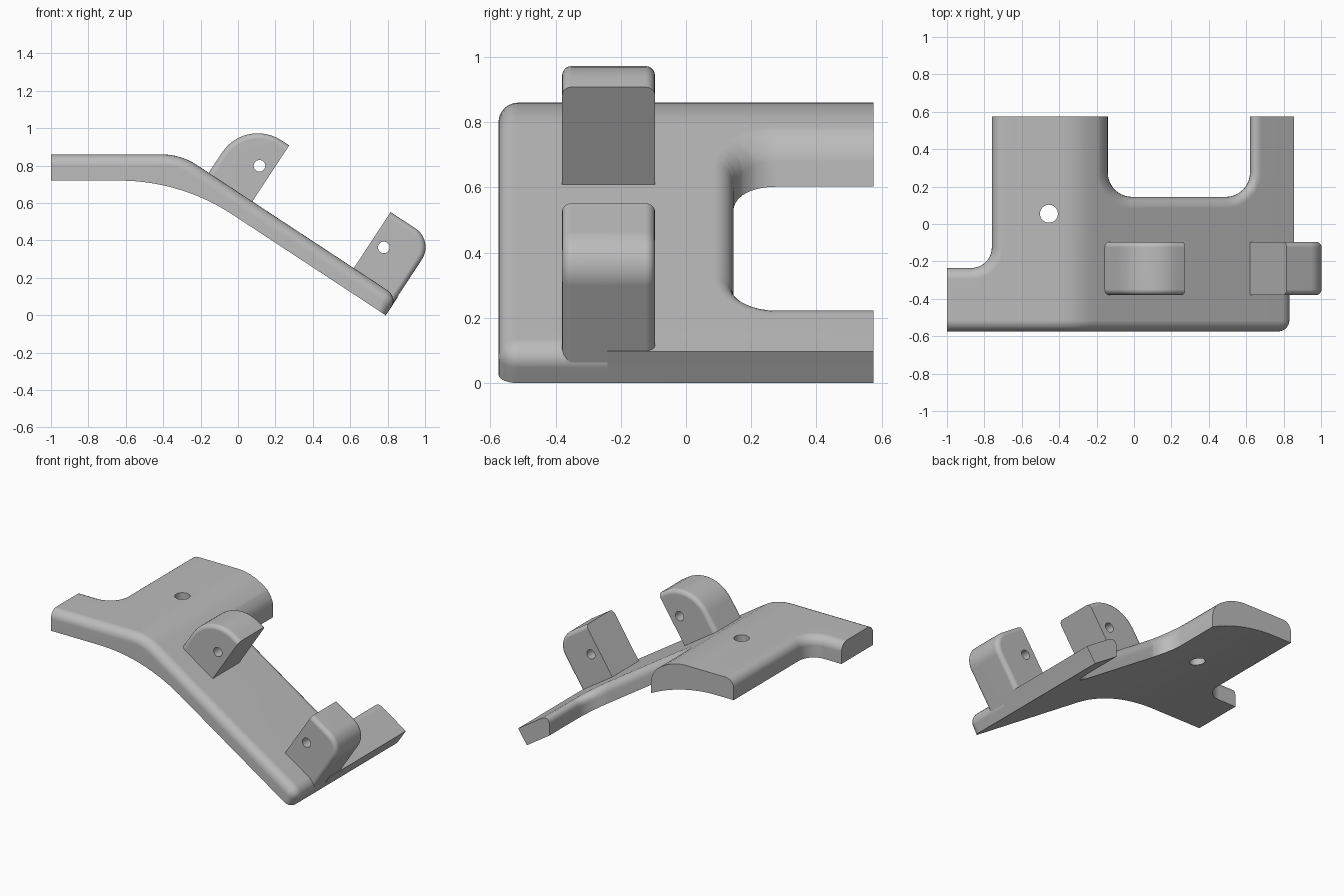
import bpy, bmesh, math
from mathutils import Vector

if "Cube" in bpy.data.objects:
    bpy.data.objects.remove(bpy.data.objects["Cube"], do_unlink=True)

GREY = bpy.data.materials.new("plain_grey")
GREY.use_nodes = True
GREY.diffuse_color = (0.5, 0.5, 0.5, 1)
GREY.node_tree.nodes["Principled BSDF"].inputs["Base Color"].default_value = (0.5, 0.5, 0.5, 1)

SLOPE = 0.657
TILT = math.atan(SLOPE)
ALONG = Vector((math.cos(TILT), 0, -math.sin(TILT)))   # down the sloping plate
OUT = Vector((math.sin(TILT), 0, math.cos(TILT)))      # away from the sloping plate
BEND, THICK, END, HALF = -0.306, 0.14, 0.855, 0.575


def arc(cx, cy, r, a0, a1, steps=10):
    angles = [math.radians(a0 + (a1 - a0) * i / steps) for i in range(steps + 1)]
    return [(cx + r * math.cos(a), cy + r * math.sin(a)) for a in angles]


def prism(points, place, push):
    """Solid from a flat outline."""
    bm = bmesh.new()
    face = bm.faces.new([bm.verts.new(place(*p)) for p in points])
    new = bmesh.ops.extrude_face_region(bm, geom=[face])["geom"]
    bmesh.ops.translate(bm, verts=[v for v in new if isinstance(v, bmesh.types.BMVert)], vec=push)
    bmesh.ops.recalc_face_normals(bm, faces=bm.faces)
    return bm


def round_edges(bm, rule, radius, segments):
    edges = [e for e in bm.edges if rule((e.verts[0].co + e.verts[1].co) / 2, e)]
    bmesh.ops.bevel(bm, geom=edges, offset=radius, segments=segments, profile=0.5,
                    affect='EDGES', clamp_overlap=False)


def finish(bm, name):
    bmesh.ops.recalc_face_normals(bm, faces=bm.faces)
    mesh = bpy.data.meshes.new(name)
    bm.to_mesh(mesh)
    bm.free()
    mesh.materials.append(GREY)
    obj = bpy.data.objects.new(name, mesh)
    bpy.context.collection.objects.link(obj)
    return obj


def select(obj):
    bpy.ops.object.select_all(action='DESELECT')
    obj.select_set(True)
    bpy.context.view_layer.objects.active = obj


def drill(obj, centre, radius, rotation):
    bpy.ops.mesh.primitive_cylinder_add(vertices=32, radius=radius, depth=1,
                                        location=centre, rotation=rotation)
    cutter = bpy.context.object
    cutter.hide_render = True
    cutter.data.materials.append(GREY)
    mod = obj.modifiers.new("hole", 'BOOLEAN')
    mod.operation, mod.solver, mod.object = 'DIFFERENCE', 'EXACT', cutter
    select(obj)
    bpy.ops.object.modifier_apply(modifier=mod.name)
    bpy.data.objects.remove(cutter, do_unlink=True)


def smooth(obj):
    select(obj)
    bpy.ops.object.shade_smooth_by_angle(angle=math.radians(32))
    mod = obj.modifiers.new("even_shading", 'WEIGHTED_NORMAL')
    mod.keep_sharp = True


# Bent plate: drawn flat, then folded along the side profile
def height(x, level, tangent):
    start, stop = BEND - tangent, BEND + tangent * math.cos(TILT)
    radius = tangent / math.tan(TILT / 2)
    if x <= start:
        return level
    if x >= stop:
        return level - SLOPE * (x - BEND)
    return level - radius + math.sqrt(radius ** 2 - (x - start) ** 2)


def fold(bm):
    cuts = [-0.64 + 0.0305 * i for i in range(21)] + [0.65]
    for x in cuts:
        bmesh.ops.bisect_plane(bm, geom=bm.verts[:] + bm.edges[:] + bm.faces[:],
                               plane_co=(x, 0, 0), plane_no=(1, 0, 0))
    for v in bm.verts:
        x, y, z = v.co
        low_x = x - 0.065 * max(0, (x - 0.65) / (END - 0.65))
        top = Vector((x, y, height(x, 0.86, 0.1)))
        low = Vector((low_x, y, height(low_x, 0.72, 0.33)))
        if z < 0.0001:
            v.co = low
        else:
            down = (low - top).normalized()
            tilt = (top.z - height(x + 0.001, 0.86, 0.1)) / 0.001
            normal = Vector((tilt, 0, 1)).normalized()
            v.co = top + down * (THICK - z) / -down.dot(normal)


def flat(x, y):
    return (x, y, 0)


outline = [(-1, -HALF), (END, -HALF), (END, HALF), (0.62, HALF)]
outline += arc(0.49, 0.275, 0.13, 0, -90)
outline += arc(-0.01, 0.275, 0.13, -90, -180)
outline += [(-0.14, HALF), (-0.76, HALF)]
outline += arc(-0.87, -0.125, 0.11, 0, -90)
outline += [(-1, -0.235)]


def plate_rim(mid, edge):
    if mid.z > THICK - 0.001:
        return mid.x > -0.999 and mid.y < HALF - 0.001
    return mid.x > END - 0.001 and mid.y < -HALF + 0.001 and mid.z > 0.01


bm = prism(outline, flat, (0, 0, THICK))
round_edges(bm, plate_rim, 0.06, 6)
fold(bm)
plate = finish(bm, "bent_plate")
drill(plate, (-0.455, 0.055, 0.8), 0.048, (0, 0, 0))
smooth(plate)

# Square-edged end of the lower arm
bm = prism([(0.76, -0.24), (END, -0.24), (END, HALF), (0.76, HALF)], flat, (0, 0, THICK))
fold(bm)
smooth(finish(bm, "lower_arm_square_end"))


# Lugs: one flat open side, one rounded shoulder, pin hole through the cheeks
def lug(name, flat_side, direction, base, radius):
    top, width, front, back = 0.909, 0.279, -0.38, -0.095
    shoulder = arc(width - radius, top - radius, radius, 90, 0, 12)
    points = [(0, base), (0, top)] + shoulder + [(width, base)]

    def place(a, n):
        return ALONG * (flat_side + direction * a) + OUT * n + Vector((0, front, 0))

    def rim(mid, edge):
        a = (mid.dot(ALONG) - flat_side) * direction
        across = abs(edge.verts[0].co.y - edge.verts[1].co.y) > 0.01
        return not across and a > 0.001 and mid.dot(OUT) > base + 0.001

    body = prism(points, place, (0, back - front, 0))
    round_edges(body, rim, 0.03, 5)
    obj = finish(body, name)
    hole = place(0.073, 0.731)
    drill(obj, (hole.x, -0.24, hole.z), 0.031, (math.pi / 2, 0, 0))
    smooth(obj)


lug("upper_lug", -0.27, -1, 0.5, 0.229)
lug("lower_lug", 0.379, 1, 0.442, 0.12)
